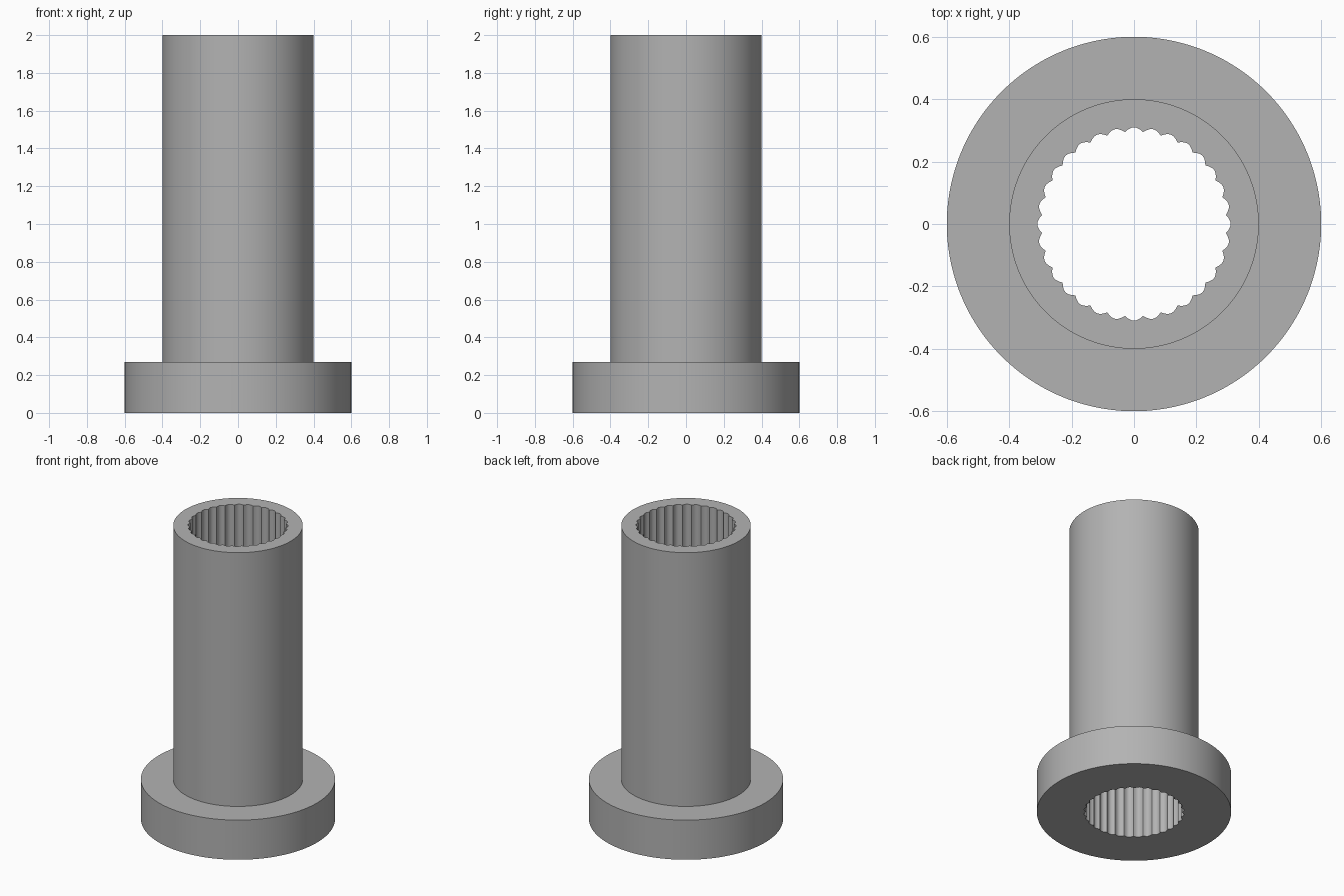
import bpy, bmesh
from math import sin, cos, pi

FLUTES = 32      # scallops around the bore
STEPS = 6        # segments per scallop
N = FLUTES * STEPS

if "Cube" in bpy.data.objects:
    bpy.data.objects.remove(bpy.data.objects["Cube"])

steel = bpy.data.materials.new("grey steel")
steel.use_nodes = True
grey = (0.45, 0.45, 0.45, 1)
steel.diffuse_color = grey
steel.node_tree.nodes["Principled BSDF"].inputs["Base Color"].default_value = grey


def bore_radius(i):
    # rounded grooves meeting in sharp ridges
    return 0.296 + 0.014 * sin(pi * (i % STEPS) / STEPS)


def ring(bm, radius, z):
    verts = []
    for i in range(N):
        a = 2 * pi * (i - STEPS / 2) / N
        r = radius(i) if callable(radius) else radius
        verts.append(bm.verts.new((r * cos(a), r * sin(a), z)))
    return verts


# Closed wall section: bore, foot, flange, shoulder, tube, rim
section = [(bore_radius, 0), (0.6, 0), (0.6, 0.27), (0.4, 0.27), (0.4, 2), (bore_radius, 2)]
bm = bmesh.new()
rings = [ring(bm, r, z) for r, z in section]
for k, lower in enumerate(rings):
    upper = rings[(k + 1) % len(rings)]
    for i in range(N):
        j = (i + 1) % N
        bm.faces.new((lower[i], lower[j], upper[j], upper[i]))
bmesh.ops.recalc_face_normals(bm, faces=bm.faces)

mesh = bpy.data.meshes.new("flanged_sleeve")
bm.to_mesh(mesh)
bm.free()
mesh.materials.append(steel)
sleeve = bpy.data.objects.new("flanged_sleeve", mesh)
bpy.context.collection.objects.link(sleeve)

# Smooth walls with crisp rims and ridges
bpy.context.view_layer.objects.active = sleeve
sleeve.select_set(True)
bpy.ops.object.shade_smooth_by_angle(angle=pi / 6)
